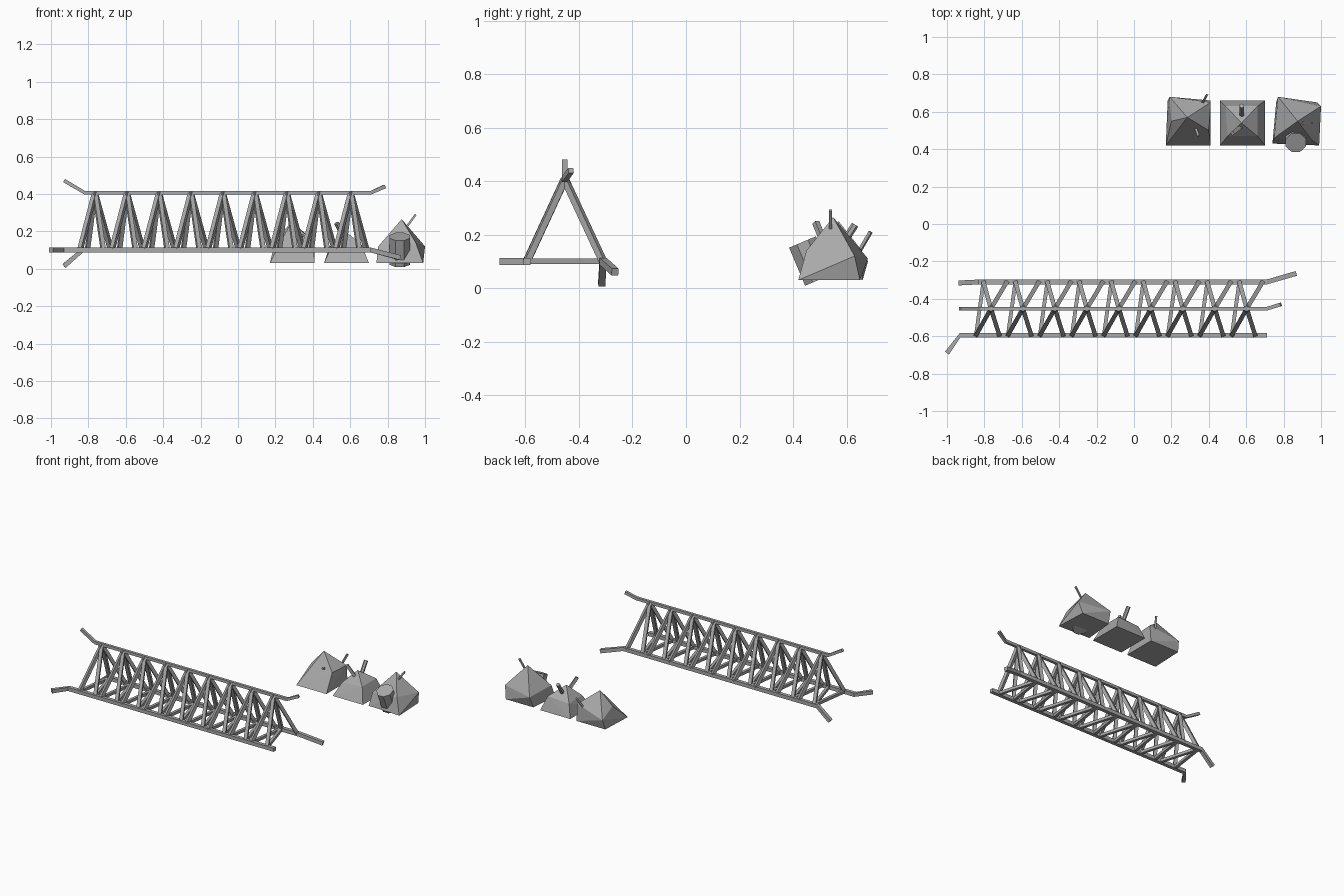
import bpy, bmesh, math
from mathutils import Vector

if "Cube" in bpy.data.objects:
    bpy.data.objects.remove(bpy.data.objects["Cube"])

GREY = (0.4, 0.4, 0.4, 1)
steel = bpy.data.materials.new("weathered grey")
steel.use_nodes = True
steel.diffuse_color = GREY
steel.node_tree.nodes["Principled BSDF"].inputs["Base Color"].default_value = GREY


def finish(name, bm):
    bmesh.ops.recalc_face_normals(bm, faces=bm.faces)
    mesh = bpy.data.meshes.new(name)
    bm.to_mesh(mesh)
    bm.free()
    mesh.materials.append(steel)
    obj = bpy.data.objects.new(name, mesh)
    bpy.context.collection.objects.link(obj)
    return obj


def sweep(bm, path, width, sides=4):
    """Sweep an upright regular section along a path."""
    pts = [Vector(p) for p in path]
    rings = []
    for i, p in enumerate(pts):
        along = (pts[min(i + 1, len(pts) - 1)] - pts[max(i - 1, 0)]).normalized()
        ref = Vector((0, 0, 1)) if abs(along.z) < 0.99 else Vector((0, 1, 0))
        u = along.cross(ref).normalized()
        v = u.cross(along)
        r = width / 2 / math.cos(math.pi / sides)
        ring = []
        for k in range(sides):
            a = 2 * math.pi * (k + 0.5) / sides
            ring.append(bm.verts.new(p + (u * math.cos(a) + v * math.sin(a)) * r))
        rings.append(ring)
    for a, b in zip(rings, rings[1:]):
        for k in range(sides):
            n = (k + 1) % sides
            bm.faces.new((a[k], a[n], b[n], b[k]))
    bm.faces.new(rings[0])
    bm.faces.new(rings[-1])


def rod(name, path, width, sides=4):
    bm = bmesh.new()
    sweep(bm, path, width, sides)
    return finish(name, bm)


def rubble(name, points):
    bm = bmesh.new()
    for p in points:
        bm.verts.new(p)
    bmesh.ops.convex_hull(bm, input=bm.verts)
    return finish(name, bm)


# Chords with bent, broken ends
FRONT, BACK, TOP = (-0.595, 0.1), (-0.31, 0.1), (-0.453, 0.407)
rod("front_chord", [(-1, -0.69, 0.1), (-0.93, *FRONT), (0.71, *FRONT)], 0.026)
rod("back_chord", [(-0.93, -0.315, 0.015), (-0.83, *BACK), (0.71, *BACK),
                   (0.865, -0.265, 0.06)], 0.026)
rod("top_chord", [(-0.93, -0.453, 0.472), (-0.82, *TOP), (0.71, *TOP),
                  (0.785, -0.43, 0.44)], 0.02)

# Lattice: a V on each of the three sides of every bay
braces = bmesh.new()
for i in range(9):
    x = -0.765 + 0.171 * i
    for side, offsets in ((FRONT, (-0.08, 0.045)), (BACK, (-0.04, 0.085))):
        for dx in offsets:
            sweep(braces, [(x, *TOP), (x + dx, *side)], 0.023)
    for dx, back_dx in ((-0.08, -0.04), (0.045, -0.04)):
        sweep(braces, [(x + dx, *FRONT), (x + back_dx, *BACK)], 0.02)
finish("lattice_braces", braces)

# Rubble chunks
rubble("left_rubble", [
    (0.17, 0.42, 0.03), (0.41, 0.42, 0.03), (0.41, 0.66, 0.03), (0.18, 0.66, 0.03),
    (0.19, 0.68, 0.1), (0.41, 0.65, 0.15), (0.40, 0.5, 0.15), (0.2, 0.55, 0.15),
    (0.285, 0.57, 0.25)])
rubble("middle_rubble", [
    (0.46, 0.42, 0.03), (0.70, 0.42, 0.03), (0.70, 0.66, 0.03), (0.46, 0.66, 0.03),
    (0.50, 0.47, 0.12), (0.66, 0.47, 0.13), (0.66, 0.63, 0.13), (0.49, 0.63, 0.12),
    (0.575, 0.54, 0.2)])
rubble("right_rubble", [
    (0.74, 0.43, 0.03), (0.99, 0.42, 0.03), (0.98, 0.65, 0.03), (0.76, 0.65, 0.03),
    (0.75, 0.46, 0.12), (0.95, 0.45, 0.14), (1.0, 0.63, 0.12), (0.77, 0.68, 0.11),
    (0.875, 0.55, 0.265)])

# Broken column and reinforcing rods
rod("column_stump", [(0.865, 0.495, 0.03), (0.865, 0.435, 0.172)], 0.108, 8)
rod("left_rod", [(0.35, 0.62, 0.09), (0.39, 0.69, 0.21)], 0.012)
rod("left_stub", [(0.32, 0.54, 0.14), (0.345, 0.47, 0.18)], 0.012)
rod("middle_rod", [(0.577, 0.57, 0.14), (0.577, 0.632, 0.237)], 0.024, 6)
rod("middle_stub", [(0.57, 0.52, 0.16), (0.527, 0.485, 0.245)], 0.02)
rod("right_rod", [(0.87, 0.54, 0.18), (0.95, 0.54, 0.29)], 0.011)
